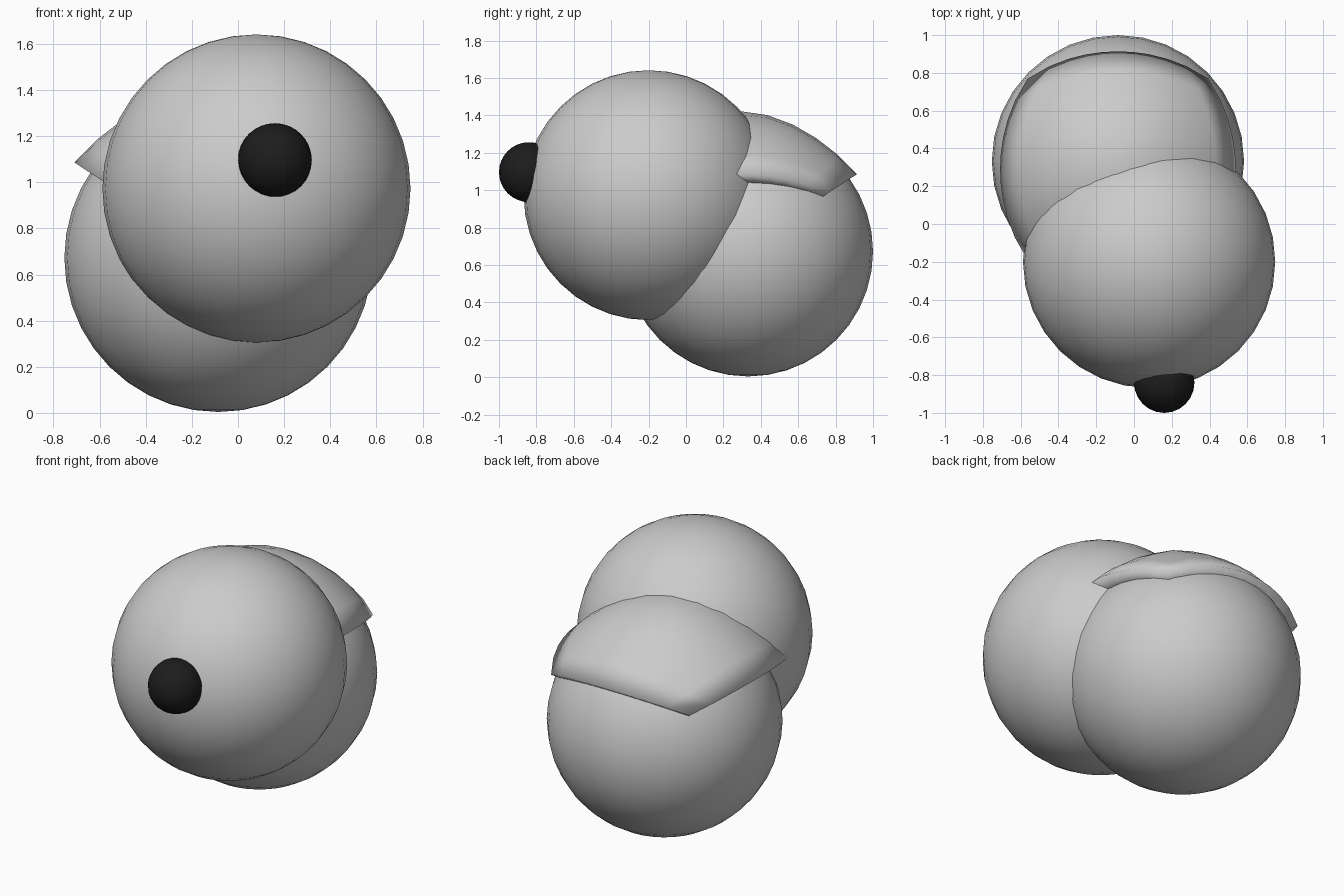
import bpy, bmesh, math
from mathutils import Vector

if "Cube" in bpy.data.objects:
    bpy.data.objects.remove(bpy.data.objects["Cube"])


def ball(name, centre, radius, segments=32):
    bpy.ops.mesh.primitive_uv_sphere_add(segments=segments, ring_count=segments // 2 + 4,
                                         radius=radius, location=centre)
    ob = bpy.context.object
    ob.name = name
    bpy.ops.object.shade_smooth()
    return ob


# Two large overlapping balls
ball("front_ball", (0.08, -0.20, 0.973), 0.668)
ball("rear_ball", (-0.085, 0.332, 0.672), 0.668)

# Small dark nose
nose = ball("nose", (0.16, -0.84, 1.096), 0.16, 24)
black = bpy.data.materials.new("black")
black.diffuse_color = (0.012, 0.012, 0.012, 1)
black.use_nodes = True
black.node_tree.nodes["Principled BSDF"].inputs["Base Color"].default_value = black.diffuse_color
nose.data.materials.append(black)

# Square shell cap: a grid wrapped round the rear ball, rim slightly flared
N = 10
HALF = math.atan(1.52)
RADIUS = 0.747
bm = bmesh.new()
bmesh.ops.create_grid(bm, x_segments=N, y_segments=N, size=1.0)
for v in bm.verts:
    s, t = v.co.x, v.co.y
    m = max(abs(s), abs(t))
    direction = Vector((math.tan(s * HALF), math.tan(t * HALF), 1)).normalized()
    v.co = direction * (RADIUS - 0.02 * math.sin(math.pi * m ** 1.4))

# Give the cap thickness with a rim that runs radially inwards
top_faces = bm.faces[:]
rim = [e for e in bm.edges if e.is_boundary]
inner = {v: bm.verts.new(v.co * 0.84) for v in bm.verts[:]}
for f in top_faces:
    bm.faces.new([inner[v] for v in reversed(f.verts)])
for e in rim:
    a, b = e.verts
    bm.faces.new((a, b, inner[b], inner[a]))
bmesh.ops.recalc_face_normals(bm, faces=bm.faces[:])
mesh = bpy.data.meshes.new("cap")
bm.to_mesh(mesh)
bm.free()
cap = bpy.data.objects.new("cap", mesh)
cap.location = (-0.085, 0.29, 0.675)
bpy.context.collection.objects.link(cap)
for p in mesh.polygons:
    p.use_smooth = True
